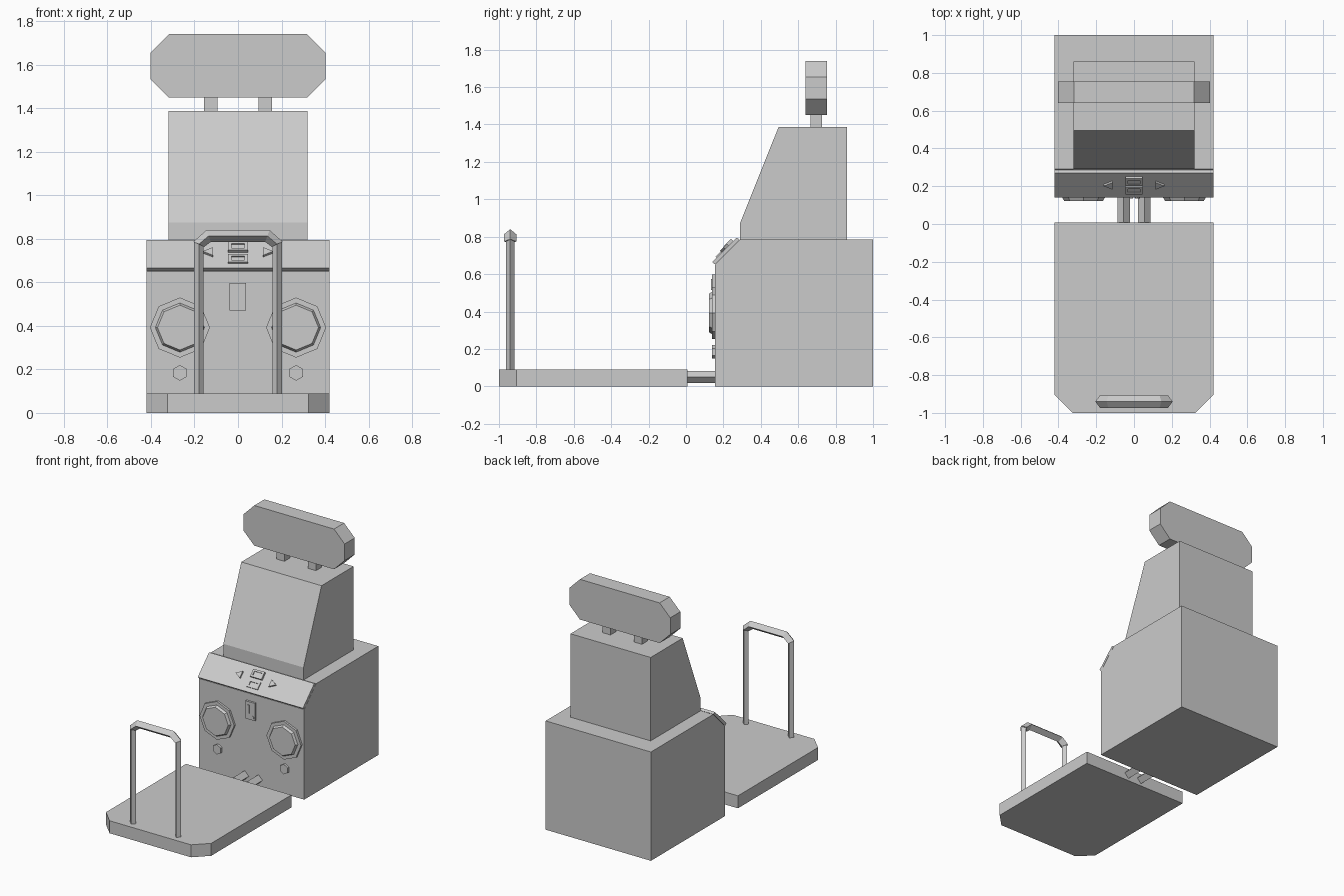
import bpy, bmesh
from math import sin, cos, pi
from mathutils import Vector

cube = bpy.data.objects.get("Cube")
if cube:
    bpy.data.objects.remove(cube, do_unlink=True)

grey = bpy.data.materials.new("plain grey")
grey.use_nodes = True
colour = (0.6, 0.6, 0.6, 1)
grey.diffuse_color = colour
grey.node_tree.nodes["Principled BSDF"].inputs["Base Color"].default_value = colour


def loft(name, rings):
    """Skin a row of matching rings and cap both ends."""
    bm = bmesh.new()
    rows = [[bm.verts.new(p) for p in ring] for ring in rings]
    n = len(rows[0])
    for a, b in zip(rows, rows[1:]):
        for i in range(n):
            j = (i + 1) % n
            bm.faces.new((a[i], a[j], b[j], b[i]))
    bm.faces.new(rows[0])
    bm.faces.new(rows[-1])
    bmesh.ops.recalc_face_normals(bm, faces=bm.faces)
    mesh = bpy.data.meshes.new(name)
    bm.to_mesh(mesh)
    bm.free()
    mesh.materials.append(grey)
    obj = bpy.data.objects.new(name, mesh)
    bpy.context.collection.objects.link(obj)
    return obj


# Mappings from (outline u, outline v, depth w) to space
def side(u, v, w):
    return Vector((w, u, v))


def front(u, v, w):
    return Vector((u, w, v))


def flat(u, v, w):
    return Vector((u, v, w))


def slope(u, v, w):
    # v runs up the 45 degree control panel, w rises off it
    k = 0.5 ** 0.5
    return Vector((u, 0.14 + (v - w) * k, 0.665 + (v + w) * k))


def prism(name, outline, frame, w0, w1):
    return loft(name, [[frame(u, v, w) for u, v in outline] for w in (w0, w1)])


def rect(u0, u1, v0, v1):
    return [(u0, v0), (u1, v0), (u1, v1), (u0, v1)]


def ngon(n, r, u, v, start=0.0):
    return [(u + r * cos(start + 2 * pi * i / n), v + r * sin(start + 2 * pi * i / n))
            for i in range(n)]


# Cabinet, control panel and screen housing
prism("cabinet", [(0.155, 0), (1, 0), (1, 0.785), (0.29, 0.785), (0.155, 0.65)],
      side, -0.42, 0.42)
prism("control_panel", [(0.14, 0.665), (0.27, 0.795), (0.287, 0.785), (0.155, 0.652)],
      side, -0.42, 0.42)
prism("screen_housing", [(0.29, 0.785), (0.86, 0.785), (0.86, 1.387), (0.495, 1.387), (0.29, 0.875)],
      side, -0.32, 0.32)

# Top sign with clipped corners
sign = [(0.318, 1.45), (0.403, 1.535), (0.403, 1.655), (0.318, 1.74)]
prism("sign", sign + [(-u, v) for u, v in reversed(sign)], front, 0.64, 0.755)

# Platform with clipped front corners
prism("platform", [(-0.42, 0.008), (-0.42, -0.905), (-0.325, -1), (0.325, -1),
                   (0.42, -0.905), (0.42, 0.008)], flat, 0, 0.09)

# Grab bar: diamond section bent over two uprights
bar = []
for x, z, nx, nz in [(-0.18, 0.775, -0.025, 0.012), (-0.135, 0.813, -0.01, 0.027),
                     (0.135, 0.813, 0.01, 0.027), (0.18, 0.775, 0.025, 0.012)]:
    p, n, d = Vector((x, -0.94, z)), Vector((nx, 0, nz)), Vector((0, 0.033, 0))
    bar.append([p + n, p + d, p - n, p - d])
loft("grab_bar_top", bar)

for label, s in (("right", -1), ("left", 1)):
    prism(label + "_grab_bar_post", ngon(4, 0.022, 0.18 * s, -0.94), flat, 0.085, 0.785)
    prism(label + "_sign_post", rect(0.126 * s - 0.031, 0.126 * s + 0.031, 0.665, 0.726),
          flat, 1.38, 1.46)
    prism(label + "_connector", ngon(4, 0.033, 0.055 * s, 0.05), front, 0, 0.16)
    # Speaker: flat octagonal flange with a raised bevelled face
    prism(label + "_speaker_flange", ngon(8, 0.138, 0.267 * s, 0.392), front, 0.14, 0.16)
    loft(label + "_speaker_face",
         [[front(u, v, w) for u, v in ngon(8, r, 0.267 * s, 0.392)]
          for r, w in ((0.116, 0.145), (0.103, 0.123))])
    prism(label + "_button", ngon(6, 0.036, 0.267 * s, 0.184, pi / 2), front, 0.14, 0.16)
    prism(label + "_arrow_button", [(0.162 * s, 0.098), (0.115 * s, 0.072), (0.115 * s, 0.124)],
          slope, -0.005, 0.012)

# Coin plate with slot and round button
prism("coin_plate", rect(-0.04, 0.036, 0.47, 0.597), front, 0.14, 0.16)
prism("coin_slot", rect(-0.024, -0.006, 0.515, 0.575), front, 0.135, 0.145)
prism("coin_button", ngon(8, 0.013, 0.018, 0.49), front, 0.135, 0.145)

# Framed square keys on the control panel
for name, v0, v1, rise in (("upper_key", 0.103, 0.158, 0.016), ("lower_key", 0.032, 0.085, 0.008)):
    outer, inner = rect(-0.045, 0.045, v0, v1), rect(-0.031, 0.031, v0 + 0.013, v1 - 0.013)
    loft(name, [[slope(u, v, w) for u, v in ring] for ring, w in
                ((outer, -0.005), (outer, rise), (inner, rise), (inner, rise - 0.007))])
